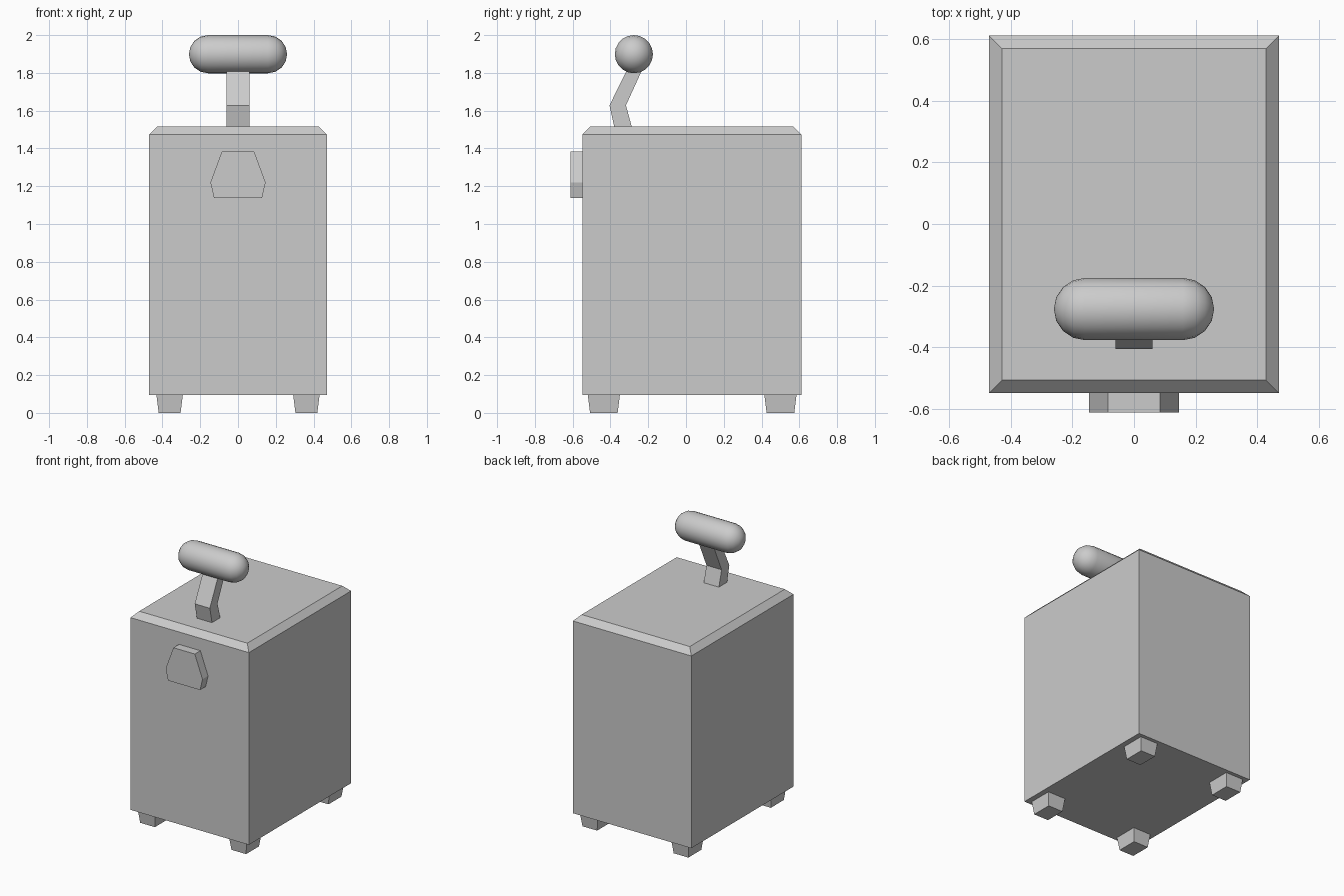
import bpy, bmesh, math
from mathutils import Vector

if "Cube" in bpy.data.objects:
    bpy.data.objects.remove(bpy.data.objects["Cube"])


def finish(name, bm):
    bmesh.ops.recalc_face_normals(bm, faces=bm.faces[:])
    mesh = bpy.data.meshes.new(name)
    bm.to_mesh(mesh)
    bm.free()
    obj = bpy.data.objects.new(name, mesh)
    bpy.context.collection.objects.link(obj)
    return obj


def box(x0, x1, y0, y1, z0, z1):
    bm = bmesh.new()
    bmesh.ops.create_cube(bm, size=1)
    for v in bm.verts:
        v.co = (x1 if v.co.x > 0 else x0, y1 if v.co.y > 0 else y0, z1 if v.co.z > 0 else z0)
    return bm


def extrude(name, points, offset):
    bm = bmesh.new()
    face = bm.faces.new([bm.verts.new(p) for p in points])
    new = bmesh.ops.extrude_face_region(bm, geom=[face], use_keep_orig=True)["geom"]
    bmesh.ops.translate(bm, vec=offset, verts=[g for g in new if isinstance(g, bmesh.types.BMVert)])
    return finish(name, bm)


# Main body with chamfered top rim
TOP = 1.515
bm = box(-0.47, 0.47, -0.548, 0.611, 0.095, TOP)
rim = [e for e in bm.edges if all(v.co.z > 1 for v in e.verts)]
bmesh.ops.bevel(bm, geom=rim, offset=0.041, offset_type='OFFSET', segments=1, affect='EDGES')
finish("body", bm)

# Four tapered feet
for row, cy in (("front", -0.435), ("back", 0.5)):
    for side, cx in (("left", -0.362), ("right", 0.362)):
        bm = box(cx - 0.07, cx + 0.07, cy - 0.085, cy + 0.085, 0, 0.095)
        for v in bm.verts:
            if v.co.z < 0.01:
                v.co.x = cx + (v.co.x - cx) * 0.83
                v.co.y = cy + (v.co.y - cy) * 0.86
        finish(f"{row}_{side}_foot", bm)

# Six-sided plate on the front
half = [(0.085, 1.385), (0.146, 1.22), (0.127, 1.138)]
outline = half + [(-x, z) for x, z in reversed(half)]
extrude("front_plate", [(x, -0.611, z) for x, z in outline], Vector((0, 0.063, 0)))

# Bent arm holding the handle
arm = [(-0.38, TOP), (-0.287, TOP), (-0.318, 1.628), (-0.212, 1.86), (-0.291, 1.86), (-0.405, 1.628)]
extrude("handle_arm", [(-0.06, y, z) for y, z in arm], Vector((0.12, 0, 0)))

# Capsule grip, a half outline spun about the x axis
R, HALF, CY, CZ = 0.101, 0.159, -0.276, 1.899
bm = bmesh.new()
profile = []
for sign in (1, -1):
    for i in range(5):
        a = math.radians(22.5 * (i if sign > 0 else 4 - i))
        profile.append(bm.verts.new((sign * (HALF + R * math.cos(a)), CY, CZ + R * math.sin(a))))
edges = [bm.edges.new(pair) for pair in zip(profile, profile[1:])]
bmesh.ops.spin(bm, geom=profile + edges, cent=(0, CY, CZ), axis=(1, 0, 0),
               angle=math.tau, steps=20)
bmesh.ops.remove_doubles(bm, verts=bm.verts[:], dist=0.0005)
for f in bm.faces:
    f.smooth = True
finish("grip", bm)
